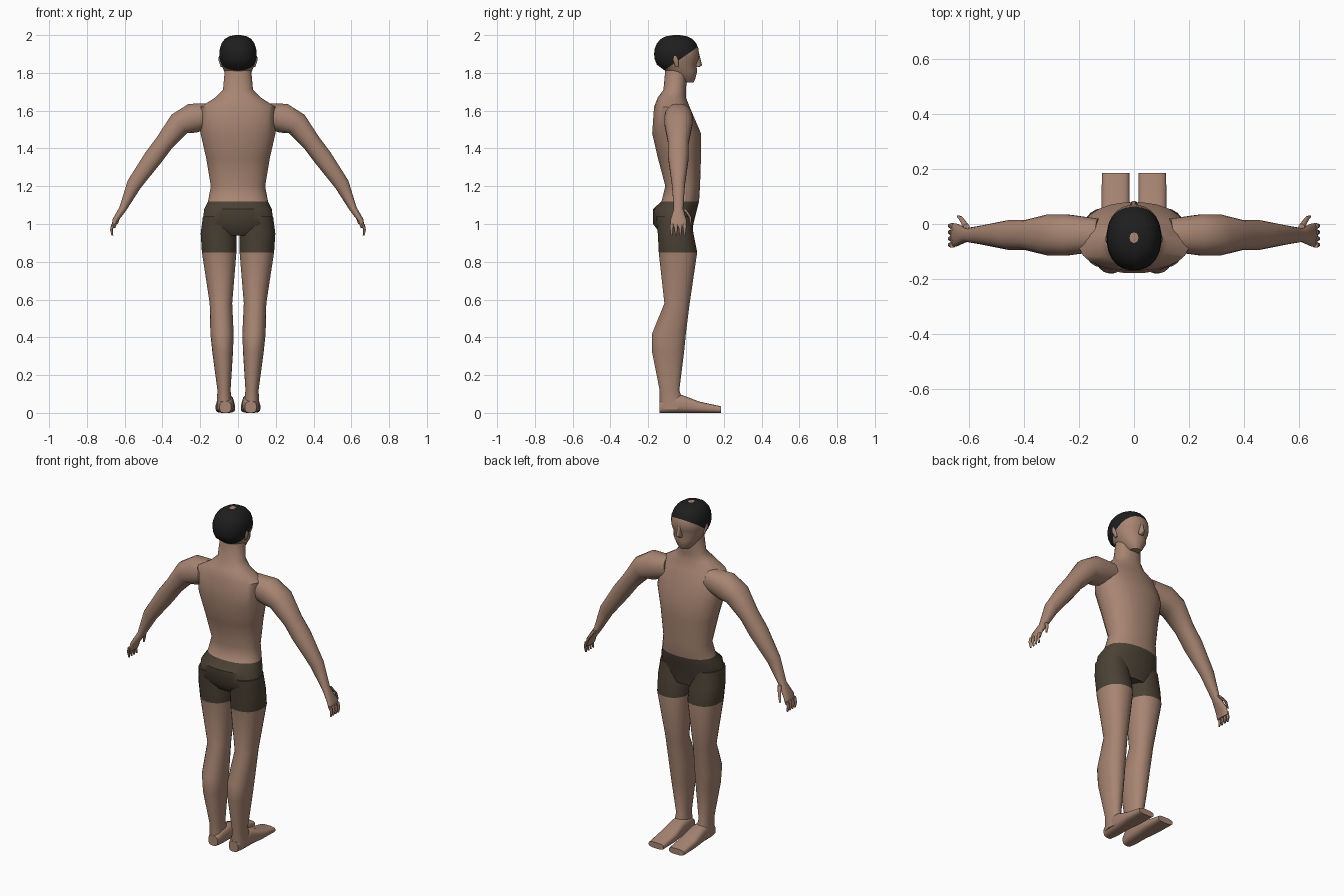
import bpy, bmesh, math
from mathutils import Vector

cube = bpy.data.objects.get("Cube")
if cube:
    bpy.data.objects.remove(cube, do_unlink=True)


def material(name, *rgb):
    made = bpy.data.materials.new(name)
    made.use_nodes = True
    made.diffuse_color = (*rgb, 1)
    shader = made.node_tree.nodes["Principled BSDF"]
    shader.inputs["Base Color"].default_value = (*rgb, 1)
    return made


skin = material("skin", .39, .235, .17)
shorts = material("dark_shorts", .07, .053, .035)
hair = material("black_hair", .013, .013, .013)


def section_loop(bm, section, sides, power):
    """Place one rounded cross-section given as centre and two half-axes."""
    centre, across, along = section
    loop = []
    for step in range(sides):
        angle = math.tau * (step + .5) / sides
        c, s = math.cos(angle), math.sin(angle)
        c = math.copysign(abs(c) ** (2 / power), c)
        s = math.copysign(abs(s) ** (2 / power), s)
        loop.append(bm.verts.new(centre + across * c + along * s))
    return loop


def loft(name, sections, sides=24, power=2.2, mirror=False, second=None, rule=None, cut=None):
    """Skin a row of sections; faces that pass the rule take the second material."""
    bm = bmesh.new()
    loops = [section_loop(bm, section, sides, power) for section in sections]
    for low, high in zip(loops, loops[1:]):
        for i in range(sides):
            j = (i + 1) % sides
            bm.faces.new((low[i], low[j], high[j], high[i]))
    bm.faces.new(loops[0])
    bm.faces.new(loops[-1])
    if cut:
        point, normal = cut
        everything = bm.verts[:] + bm.edges[:] + bm.faces[:]
        bmesh.ops.bisect_plane(bm, geom=everything, plane_co=point, plane_no=normal)
    bmesh.ops.recalc_face_normals(bm, faces=bm.faces[:])
    mesh = bpy.data.meshes.new(name)
    mesh.materials.append(skin)
    if second:
        mesh.materials.append(second)
        for face in bm.faces:
            face.material_index = int(rule(face.calc_center_median()))
    bm.to_mesh(mesh)
    bm.free()
    part = bpy.data.objects.new(name, mesh)
    bpy.context.collection.objects.link(part)
    bpy.ops.object.select_all(action='DESELECT')
    part.select_set(True)
    bpy.context.view_layer.objects.active = part
    bpy.ops.object.shade_smooth_by_angle(angle=math.radians(45))
    if mirror:
        part.modifiers.new("Mirror", 'MIRROR')


def level(z, half_width, back, front, x=0):
    """Horizontal section reaching from -back to front."""
    centre = Vector((x, (front - back) / 2, z))
    return centre, Vector((half_width, 0, 0)), Vector((0, (front + back) / 2, 0))


def leg_section(z, half_width, back, front):
    """Leg section whose centre drifts inward toward the ankle."""
    return level(z, half_width, back, front, x=.07 + .035 * z)


def foot_section(y, half_width, top):
    """Upright section resting on the ground."""
    half = top / 2
    return Vector((.067, y, half)), Vector((half_width, 0, 0)), Vector((0, 0, half))


def arm_sections(rows):
    """Sections square to a path of x, z, half thickness and half depth."""
    points = [Vector((x, -.04, z)) for x, z, thick, deep in rows]
    sections = []
    for i, (x, z, thick, deep) in enumerate(rows):
        ahead = points[min(i + 1, len(points) - 1)]
        direction = (ahead - points[max(i - 1, 0)]).normalized()
        square = Vector((direction.z, 0, -direction.x))
        sections.append((points[i], square * thick, Vector((0, deep, 0))))
    return sections


def finger(name, *path):
    """Slim tapering digit along a downward path."""
    sections = []
    for i, point in enumerate(path):
        radius = .011 - .003 * i
        sections.append((Vector(point), Vector((radius, 0, 0)), Vector((0, radius, 0))))
    loft(name, sections, sides=8, mirror=True)


def in_shorts(centre):
    return .85 < centre.z < 1.12


# Torso, from crotch to neck
loft("torso", [
    level(.94, .12, .13, .03),
    level(1, .19, .175, .04),
    level(1.08, .18, .175, .06),
    level(1.12, .16, .13, .07),
    level(1.2, .145, .11, .075),
    level(1.35, .17, .15, .08),
    level(1.48, .2, .18, .08),
    level(1.62, .2, .17, .02),
    level(1.67, .12, .15, 0),
    level(1.71, .08, .12, 0),
    level(1.82, .07, .11, .01),
], second=shorts, rule=in_shorts)

# Head: jaw sections, then a rounded skull cut along the hairline
head = [level(1.75, .03, .03, .04), level(1.77, .05, .08, .05), level(1.81, .075, .11, .06)]
for step in range(-2, 6):
    angle = .3 * step
    size = math.cos(angle) ** .7
    head.append(level(1.9 + .1 * math.sin(angle), .1 * size,
                      .05 + .12 * size, .12 * size - .05))
hairline, hair_side = Vector((0, .066, 1.94)), Vector((0, -.7, 1))


def in_hair(centre):
    bare_crown = centre.z > 1.999
    return (centre - hairline).dot(hair_side) > 0 and not bare_crown


loft("head", head, second=hair, rule=in_hair, cut=(hairline, hair_side))

# Nose and ears
loft("nose", [level(1.83, .015, -.04, .07), level(1.84, .015, -.04, .085),
              level(1.9, .01, -.04, .07)], sides=10)
loft("ear", [level(1.83, .006, .055, -.04, x=.085), level(1.87, .01, .07, -.04, x=.095),
             level(1.89, .006, .065, -.05, x=.095)], sides=10, mirror=True)

# Arms, from inside the shoulder to the knuckles
loft("arm", arm_sections([
    (.13, 1.58, .06, .06),
    (.24, 1.56, .08, .075),
    (.31, 1.53, .065, .075),
    (.39, 1.43, .05, .055),
    (.45, 1.35, .05, .055),
    (.55, 1.21, .04, .035),
    (.61, 1.08, .02, .025),
    (.65, 1.02, .015, .043),
    (.66, .98, .01, .043),
]), sides=20, mirror=True)

# Fingers and thumb
for i, name in enumerate(("little", "ring", "middle", "index")):
    y = .023 * i - .076
    finger(name + "_finger", (.66, y, 1), (.67, y, .97), (.665, y, .94))
finger("thumb", (.61, -.01, 1.08), (.63, .02, 1.04), (.64, .027, 1))

# Legs
loft("leg", [
    leg_section(1.04, .08, .16, .03),
    leg_section(.95, .095, .15, .04),
    leg_section(.85, .092, .145, .06),
    leg_section(.58, .06, .115, .02),
    leg_section(.42, .062, .18, 0),
    leg_section(.32, .055, .18, -.01),
    leg_section(.12, .035, .14, -.035),
    leg_section(.02, .043, .14, 0),
], mirror=True, second=shorts, rule=in_shorts)

# Feet, from heel to toe
loft("foot", [
    foot_section(-.14, .03, .06),
    foot_section(-.1, .043, .09),
    foot_section(-.02, .045, .095),
    foot_section(.07, .052, .06),
    foot_section(.185, .05, .035),
], power=3, mirror=True)
